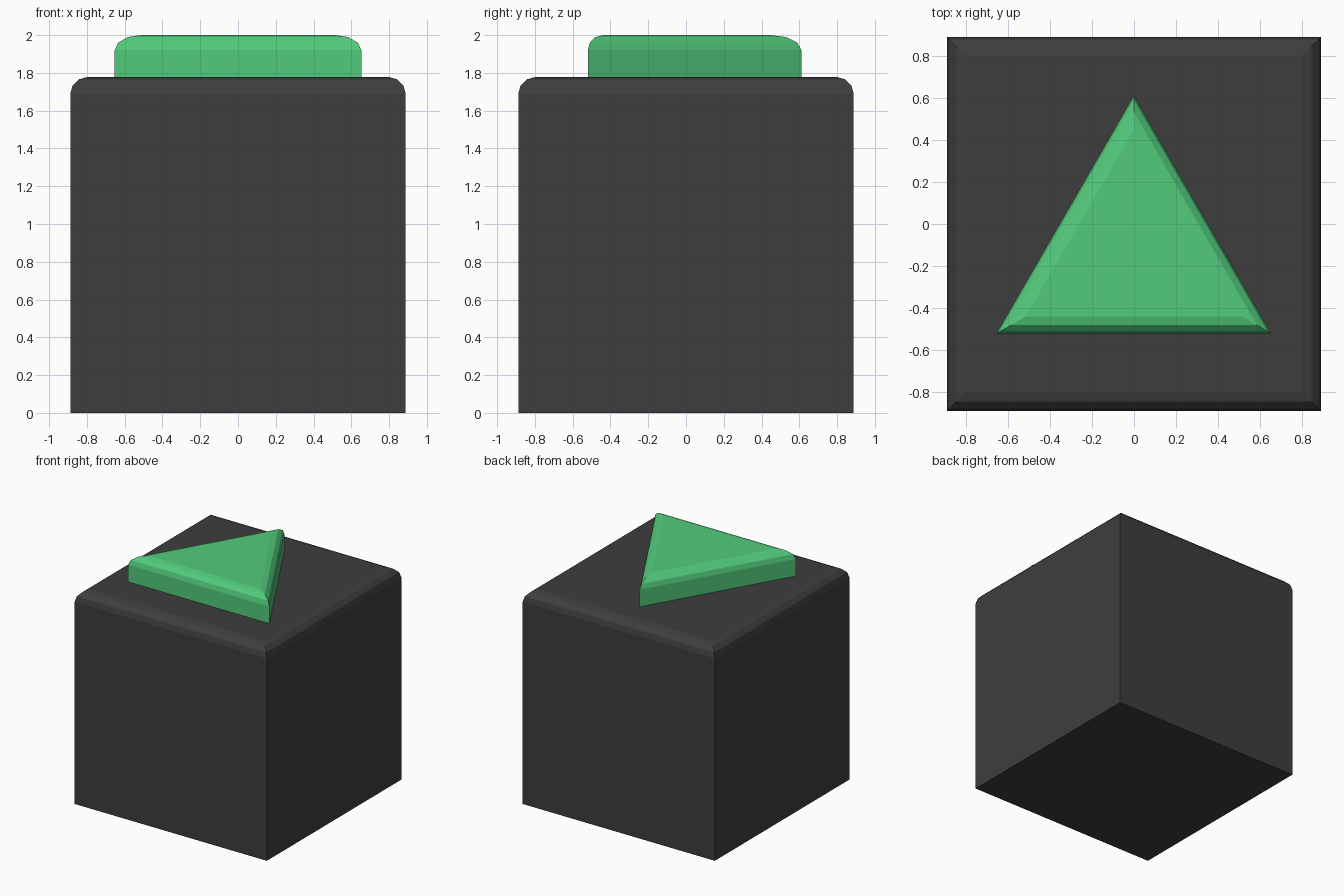
import bpy, bmesh
from math import sin, cos, pi

if "Cube" in bpy.data.objects:
    bpy.data.objects.remove(bpy.data.objects["Cube"])


def material(name, rgb):
    mat = bpy.data.materials.new(name)
    mat.diffuse_color = (*rgb, 1.0)
    mat.use_nodes = True
    mat.node_tree.nodes["Principled BSDF"].inputs["Base Color"].default_value = mat.diffuse_color
    return mat


def rounded_prism(name, sides, apothem, start, y, z0, z1, radius, mat, segments=3):
    """Regular prism whose top rim is rounded; rings shrink about the centre."""
    levels = [(0.0, z0)]
    for i in range(segments + 1):
        a = pi / 2 * i / segments
        levels.append((radius * (1 - cos(a)), z1 - radius * (1 - sin(a))))

    bm = bmesh.new()
    rings = []
    for inset, z in levels:
        r = (apothem - inset) / cos(pi / sides)
        rings.append([bm.verts.new((r * cos(start + 2 * pi * k / sides),
                                    y + r * sin(start + 2 * pi * k / sides), z))
                      for k in range(sides)])
    for low, high in zip(rings, rings[1:]):
        for k in range(sides):
            n = (k + 1) % sides
            bm.faces.new((low[k], low[n], high[n], high[k]))
    bm.faces.new(rings[0][::-1])
    bm.faces.new(rings[-1])

    mesh = bpy.data.meshes.new(name)
    bm.to_mesh(mesh)
    bm.free()
    mesh.materials.append(mat)
    obj = bpy.data.objects.new(name, mesh)
    bpy.context.collection.objects.link(obj)
    return obj


dark = material("dark_grey", (0.048, 0.048, 0.048))
green = material("green", (0.085, 0.6, 0.2))

# Square block with rounded top rim
rounded_prism("button_base", 4, 0.888, pi / 4, 0.0, 0.0, 1.778, 0.09, dark)
# Raised triangle pointing to the back
rounded_prism("triangle_button", 3, 0.377, pi / 2, -0.143, 1.778, 2.0, 0.08, green)
